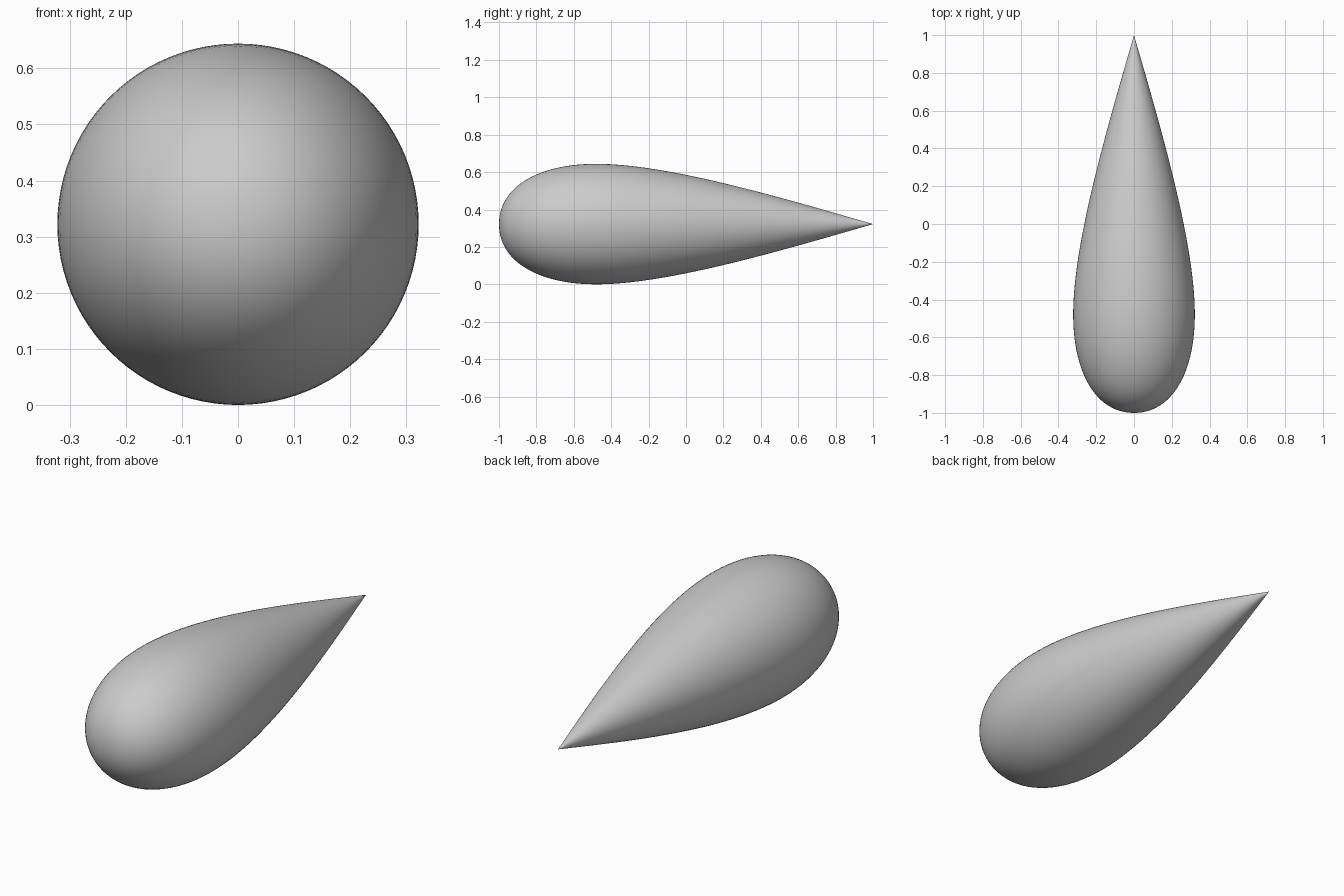
import bpy
import bmesh
from math import radians
from mathutils import Vector
from mathutils.geometry import interpolate_bezier

if "Cube" in bpy.data.objects:
    bpy.data.objects.remove(bpy.data.objects["Cube"])

# teardrop profile as (y, radius): round nose, then long taper to a point
SEGMENTS = 96
RADIUS = 0.322
nose = interpolate_bezier(Vector((-1, 0)), Vector((-1, 0.2)),
                          Vector((-0.79, RADIUS)), Vector((-0.48, RADIUS)), 28)
tail = interpolate_bezier(Vector((-0.48, RADIUS)), Vector((-0.1, RADIUS)),
                          Vector((0.5, 0.145)), Vector((1, 0)), 40)
profile = list(nose) + list(tail)[1:]

# revolve the profile around the y axis
bm = bmesh.new()
verts = [bm.verts.new((p[1], p[0], 0)) for p in profile]
edges = [bm.edges.new(pair) for pair in zip(verts, verts[1:])]
bmesh.ops.spin(bm, geom=verts + edges, cent=(0, 0, 0), axis=(0, 1, 0),
               angle=radians(360), steps=SEGMENTS, use_merge=False)
bmesh.ops.remove_doubles(bm, verts=bm.verts[:], dist=0.0002)
bmesh.ops.recalc_face_normals(bm, faces=bm.faces[:])
for face in bm.faces:
    face.smooth = True

mesh = bpy.data.meshes.new("teardrop_body")
bm.to_mesh(mesh)
bm.free()

# smooth streamlined body resting on the ground
body = bpy.data.objects.new("teardrop_body", mesh)
body.location.z = RADIUS
bpy.context.collection.objects.link(body)
